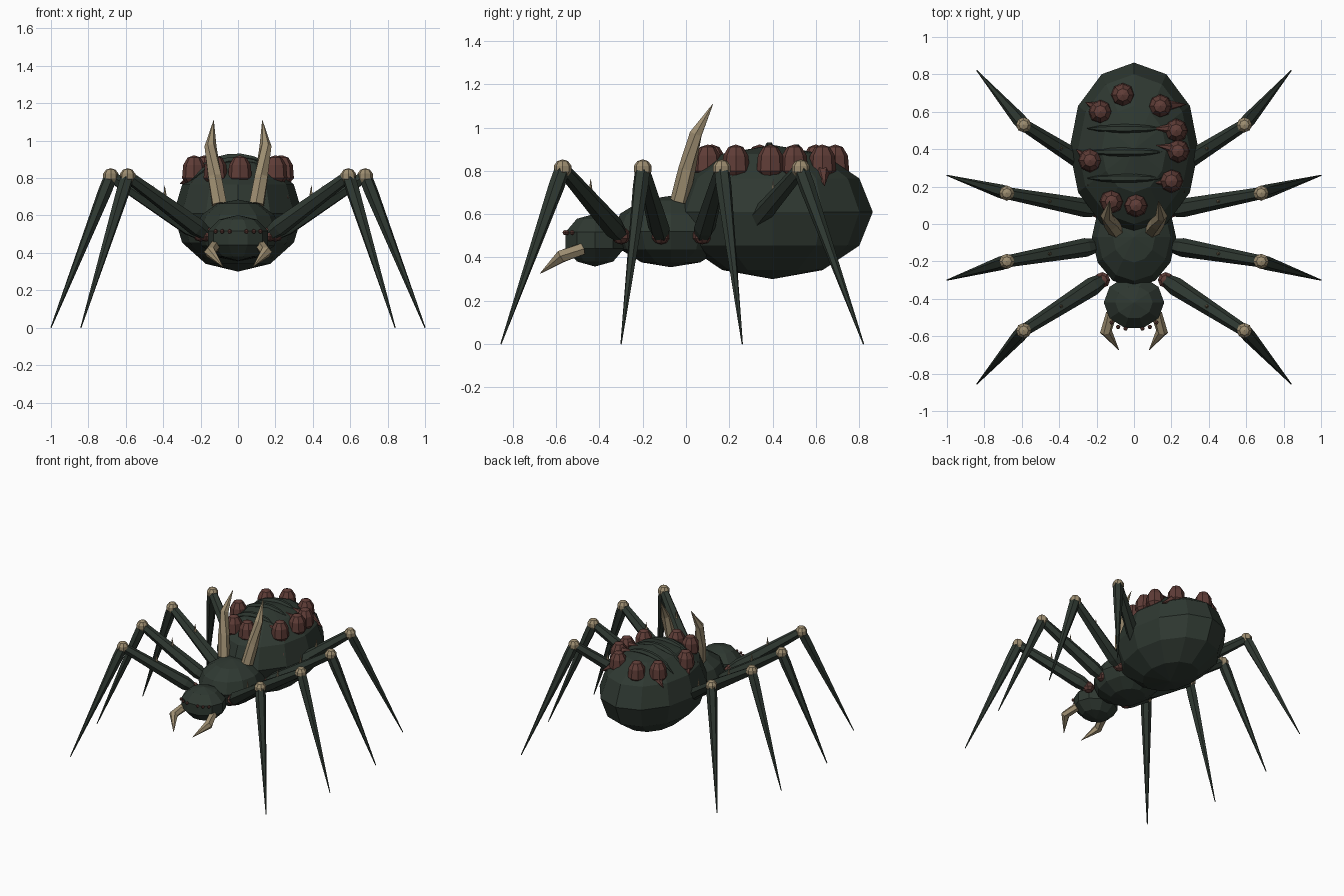
import bpy, bmesh
from math import sin, cos, pi, sqrt
from mathutils import Vector

cube = bpy.data.objects.get("Cube")
if cube:
    bpy.data.objects.remove(cube, do_unlink=True)


def material(name, rgb):
    m = bpy.data.materials.new(name)
    m.use_nodes = True
    m.diffuse_color = (*rgb, 1)
    m.node_tree.nodes["Principled BSDF"].inputs["Base Color"].default_value = (*rgb, 1)
    return m


GREEN = material("dark green shell", (0.028, 0.040, 0.031))
BONE = material("bone", (0.34, 0.27, 0.165))
RED = material("dull red growth", (0.115, 0.046, 0.038))


def skin(name, rings, mat):
    """Join rings of points into a closed flat-faced surface."""
    bm = bmesh.new()
    loops = [[bm.verts.new(p) for p in ring] for ring in rings]
    n = len(rings[0])
    for a, b in zip(loops, loops[1:]):
        for i in range(n):
            j = (i + 1) % n
            bm.faces.new((a[i], a[j], b[j], b[i]))
    bm.faces.new(loops[0])
    bm.faces.new(loops[-1])
    bmesh.ops.remove_doubles(bm, verts=bm.verts, dist=1e-5)
    bmesh.ops.recalc_face_normals(bm, faces=bm.faces)
    mesh = bpy.data.meshes.new(name)
    bm.to_mesh(mesh)
    bm.free()
    mesh.materials.append(mat)
    ob = bpy.data.objects.new(name, mesh)
    bpy.context.collection.objects.link(ob)
    return ob


def lathe(name, centre, profile, sides, mat, sx=1, sy=1):
    """Turn a (radius, height) profile around the vertical axis."""
    c = Vector(centre)
    rings = [[c + Vector((r * sx * cos(2 * pi * i / sides), r * sy * sin(2 * pi * i / sides), z))
              for i in range(sides)] for r, z in profile]
    return skin(name, rings, mat)


def ellipsoid(name, centre, size, sides, bands, mat):
    x, y, z = size
    profile = [(max(sin(pi * k / bands), 1e-6), -z * cos(pi * k / bands)) for k in range(bands + 1)]
    return lathe(name, centre, profile, sides, mat, x, y)


def tube(name, points, radii, mat, sides=6):
    """Tapered tube through a few points."""
    pts = [Vector(p) for p in points]
    rings = []
    for k, (p, r) in enumerate(zip(pts, radii)):
        d = pts[min(k + 1, len(pts) - 1)] - pts[max(k - 1, 0)]
        q = d.to_track_quat('Z', 'Y')
        rings.append([p + q @ Vector((r * cos(2 * pi * i / sides), r * sin(2 * pi * i / sides), 0))
                      for i in range(sides)])
    return skin(name, rings, mat)


# Body
ABDOMEN, ABDOMEN_SIZE = (0, 0.4, 0.61), (0.345, 0.463, 0.31)
ellipsoid("abdomen", ABDOMEN, ABDOMEN_SIZE, 12, 6, GREEN)
ellipsoid("thorax", (0, -0.07, 0.52), (0.225, 0.27, 0.165), 12, 6, GREEN)
ellipsoid("head", (0, -0.42, 0.48), (0.17, 0.15, 0.122), 10, 5, GREEN)


def back_height(x, y):
    u = x / ABDOMEN_SIZE[0]
    v = (y - ABDOMEN[1]) / ABDOMEN_SIZE[1]
    return ABDOMEN[2] + ABDOMEN_SIZE[2] * sqrt(max(0, 1 - u * u - v * v))


# Ridges across the back
for y in (0.51, 0.385, 0.245):
    xs = [-0.25 + 0.4 * k / 6 for k in range(7)]
    tube("back_ridge", [(x, y, back_height(x, y) - 0.008) for x in xs],
         [0.002, 0.016, 0.022, 0.024, 0.022, 0.016, 0.002], GREEN)

# Growths in a ring on the back
bud = [(0.035, 0.765), (0.064, 0.80), (0.058, 0.87), (0.034, 0.91), (0.00001, 0.922)]
for x, y in ((-0.18, 0.6), (-0.06, 0.69), (0.14, 0.63), (0.225, 0.5), (0.235, 0.39),
             (0.2, 0.23), (0.01, 0.1), (-0.12, 0.12), (-0.235, 0.34)):
    lathe("back_growth", (x, y, 0), bud, 8, RED)

# Small thorns beside the growths
for base, tip in (((-0.19, 0.62, 0.80), (-0.26, 0.65, 0.75)),
                  ((0.17, 0.63, 0.80), (0.28, 0.64, 0.73)),
                  ((0.22, 0.51, 0.86), (0.10, 0.51, 0.89)),
                  ((0.23, 0.40, 0.86), (0.12, 0.42, 0.89)),
                  ((0.21, 0.23, 0.82), (0.10, 0.22, 0.87)),
                  ((0.22, 0.22, 0.76), (0.27, 0.17, 0.69)),
                  ((-0.22, 0.22, 0.76), (-0.25, 0.17, 0.69)),
                  ((-0.24, 0.34, 0.80), (-0.31, 0.40, 0.77))):
    tube("growth_thorn", (base, tip), (0.036, 0.001), RED)

# Eyes along the front of the head
for x in (-0.12, -0.085, -0.045, 0.045, 0.085, 0.12):
    y = -0.42 - 0.15 * min(0.93, sqrt(1 - (x / 0.17) ** 2))
    ellipsoid("eye", (x, y, 0.515), (0.012, 0.012, 0.012), 6, 4, RED)

# Paired parts: legs, horns and fangs
legs = (((0.17, -0.30, 0.50), (0.59, -0.57, 0.81), (0.84, -0.855, 0)),
        ((0.20, -0.115, 0.50), (0.68, -0.20, 0.81), (1.0, -0.30, 0)),
        ((0.20, 0.075, 0.50), (0.68, 0.165, 0.81), (1.0, 0.26, 0)),
        ((0.17, 0.265, 0.50), (0.59, 0.53, 0.81), (0.84, 0.82, 0)))
for s, side in ((1, "left"), (-1, "right")):
    def flip(p):
        return Vector((s * p[0], p[1], p[2]))

    for hip, knee, foot in legs:
        a, b, c = flip(hip), flip(knee), flip(foot)
        tube(side + "_upper_leg", (a, a.lerp(b, 0.12), b), (0.036, 0.05, 0.032), GREEN)
        tube(side + "_lower_leg", (b, b.lerp(c, 0.1), c), (0.036, 0.037, 0.003), GREEN)
        ellipsoid(side + "_hip", a, (0.045, 0.045, 0.04), 8, 5, RED)
        ellipsoid(side + "_knee", b, (0.043, 0.043, 0.043), 8, 5, BONE)
        mid = a.lerp(b, 0.52)
        tube(side + "_leg_thorn", (mid, mid + Vector((s * 0.004, 0, 0.1))), (0.016, 0.001), BONE, 5)

    tube(side + "_horn", [flip(p) for p in ((0.1, -0.03, 0.66), (0.125, 0.005, 0.81),
                                            (0.147, 0.045, 0.97), (0.13, 0.125, 1.11))],
         (0.043, 0.04, 0.032, 0.001), BONE)
    tube(side + "_fang", [flip(p) for p in ((0.12, -0.48, 0.44), (0.15, -0.575, 0.405),
                                            (0.08, -0.675, 0.325))],
         (0.03, 0.032, 0.001), BONE)
